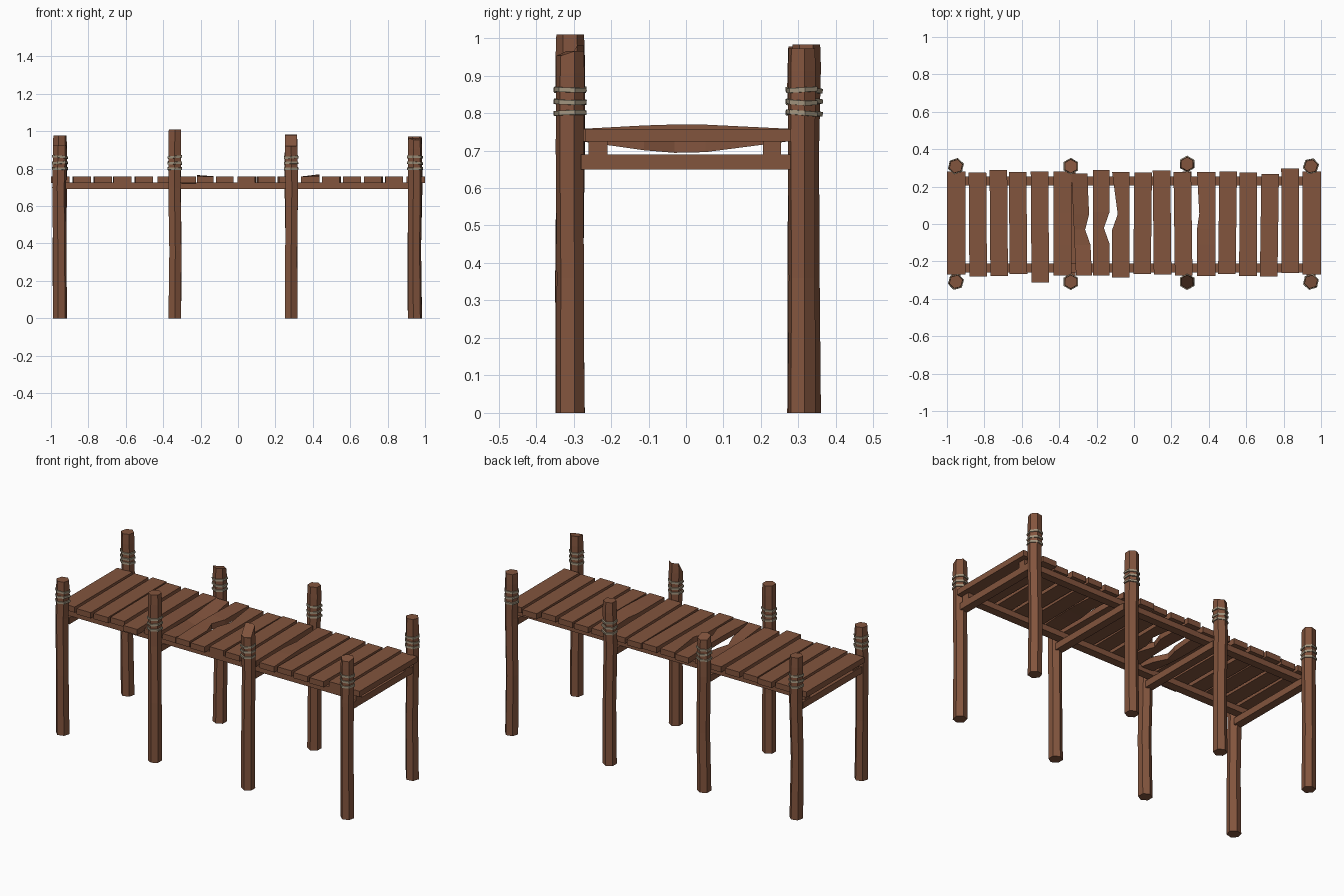
import bpy, bmesh, math, random
from mathutils import Matrix, Vector

random.seed(4)
if "Cube" in bpy.data.objects:
    bpy.data.objects.remove(bpy.data.objects["Cube"])


def material(name, colour):
    m = bpy.data.materials.new(name)
    m.use_nodes = True
    m.diffuse_color = colour
    m.node_tree.nodes["Principled BSDF"].inputs["Base Color"].default_value = colour
    return m


WOOD = material("brown wood", (0.225, 0.089, 0.047, 1))
ROPE = material("pale rope", (0.36, 0.30, 0.21, 1))


def finish(bm, name, mat):
    bmesh.ops.recalc_face_normals(bm, faces=bm.faces)
    mesh = bpy.data.meshes.new(name)
    bm.to_mesh(mesh)
    bm.free()
    mesh.materials.append(mat)
    ob = bpy.data.objects.new(name, mesh)
    bpy.context.collection.objects.link(ob)
    return ob


def loft(bm, rings):
    """Skin closed rings of points and cap both ends."""
    loops = [[bm.verts.new(p) for p in ring] for ring in rings]
    n = len(loops[0])
    for a, b in zip(loops, loops[1:]):
        for i in range(n):
            bm.faces.new((a[i], a[(i + 1) % n], b[(i + 1) % n], b[i]))
    bm.faces.new(loops[0][::-1])
    bm.faces.new(loops[-1])


def beam(name, x0, x1, y0, y1, z0, z1):
    bm = bmesh.new()
    loft(bm, [[(x, y0, z0), (x, y1, z0), (x, y1, z1), (x, y0, z1)] for x in (x0, x1)])
    return finish(bm, name, WOOD)


def post(name, x, y, height, turn, chip):
    """Crooked six-sided post whose top is cut away on the outer side."""
    bm = bmesh.new()
    rings = []
    for i, z in enumerate((0, 0.36, 0.7, height - 0.06, height)):
        wob = 0.005 if i in (1, 2) else 0.0
        cx, cy = x + random.uniform(-wob, wob), y + random.uniform(-wob, wob)
        r = (0.039, 0.037, 0.038, 0.039, 0.037)[i]
        ring = []
        for k in range(6):
            a = turn + k * math.pi / 3
            drop = 0
            if i == 4 and math.sin(a) * y > 0.1:
                drop = chip
            ring.append((cx + r * math.cos(a), cy + r * math.sin(a), z - drop))
        rings.append(ring)
    loft(bm, rings)
    return finish(bm, name, WOOD)


def rope(name, x, y, turn):
    """Three slightly tilted square-section windings."""
    bm = bmesh.new()
    for z in (0.80, 0.83, 0.862):
        tilt = Matrix.Rotation(random.uniform(-0.09, 0.09), 3, 'X') @ \
            Matrix.Rotation(random.uniform(-0.09, 0.09), 3, 'Y')
        rows = []
        for k in range(6):
            a = turn + k * math.pi / 3
            rows.append([bm.verts.new(Vector((x, y, z)) + tilt @ Vector(
                (r * math.cos(a), r * math.sin(a), h)))
                for r, h in ((0.034, -0.007), (0.044, -0.006), (0.044, 0.006), (0.034, 0.007))])
        for k in range(6):
            p, q = rows[k], rows[(k + 1) % 6]
            for j in range(4):
                bm.faces.new((p[j], q[j], q[(j + 1) % 4], p[(j + 1) % 4]))
    return finish(bm, name, ROPE)


def plank(name, x, front, back, width=0.094, bend=0.0, roll=0.0, notch=0.0, skew=0.0):
    """Deck board along y; bend lifts the middle, roll tips it, notch bites one edge."""
    bm = bmesh.new()
    rings = []
    for t in (0, 0.3, 0.45, 0.6, 1):
        y = front + (back - front) * t
        mid = 1 - abs(2 * t - 1) ** 1.5
        cx = x + skew * (t - 0.5)
        half = width / 2
        left = cx - half + max(-notch, 0) * (t == 0.6)
        right = cx + half - max(notch, 0) * (t == 0.45)
        low, high = 0.724 + bend * mid, 0.758 + bend * mid
        tip = roll * mid
        rings.append([(left, y, low - tip), (right, y, low + tip),
                      (right, y, high + tip), (left, y, high - tip)])
    loft(bm, rings)
    return finish(bm, name, WOOD)


# Posts with rope windings
X_POSTS = (-0.952, -0.338, 0.284, 0.946)
FRONT = ((0.925, 0.25, 0.0), (1.01, 0.52, 0.0), (0.98, 0.52, 0.06), (0.965, 0.3, 0.012))
BACK = ((0.977, 0.3, 0.0), (0.935, 0.52, 0.015), (0.983, 0.52, 0.0), (0.972, 0.2, 0.0))
for side, y, data in (("front", -0.309, FRONT), ("back", 0.309, BACK)):
    for i, (x, (height, turn, chip)) in enumerate(zip(X_POSTS, data)):
        yy = y + (0.012 if side == "back" and i == 2 else 0)
        post(f"{side}_post_{i + 1}", x, yy, height, turn, chip)
        rope(f"{side}_rope_{i + 1}", x, yy, turn)

# Cross beams between each pair of posts, and the long stringers on them
for i, x in enumerate(X_POSTS):
    beam(f"cross_beam_{i + 1}", x - 0.024, x + 0.024, -0.28, 0.28, 0.65, 0.69)
beam("front_stringer", -0.97, 0.97, -0.26, -0.21, 0.69, 0.725)
beam("back_stringer", -0.97, 0.97, 0.205, 0.253, 0.69, 0.725)

# Deck planks: centre, front end, back end
PLANKS = ((-0.95, -0.27, 0.28), (-0.835, -0.28, 0.275), (-0.723, -0.277, 0.288),
          (-0.62, -0.267, 0.277), (-0.503, -0.312, 0.281), (-0.382, -0.276, 0.281),
          (-0.28, -0.276, 0.27), (-0.175, -0.276, 0.29), (-0.07, -0.285, 0.277),
          (0.046, -0.266, 0.276), (0.15, -0.27, 0.286), (0.262, -0.275, 0.277),
          (0.386, -0.277, 0.277), (0.5, -0.267, 0.28), (0.61, -0.277, 0.276),
          (0.724, -0.281, 0.268), (0.835, -0.261, 0.298), (0.95, -0.27, 0.28))
# Warped and broken boards, by position along the deck
DAMAGE = {5: dict(width=0.098, roll=0.002),
          6: dict(width=0.085, bend=-0.022, roll=-0.009, skew=-0.025, notch=0.025),
          7: dict(width=0.088, bend=0.005, roll=-0.003, notch=0.03),
          8: dict(notch=-0.03),
          12: dict(width=0.098, bend=0.006, roll=0.006, notch=-0.012)}
for i, (x, front, back) in enumerate(PLANKS):
    extra = DAMAGE.get(i) or dict(width=0.1 if i in (0, 17) else 0.094,
                                  skew=random.uniform(-0.008, 0.008) * (0 < i < 17))
    plank(f"deck_plank_{i + 1}", x, front, back, **extra)
